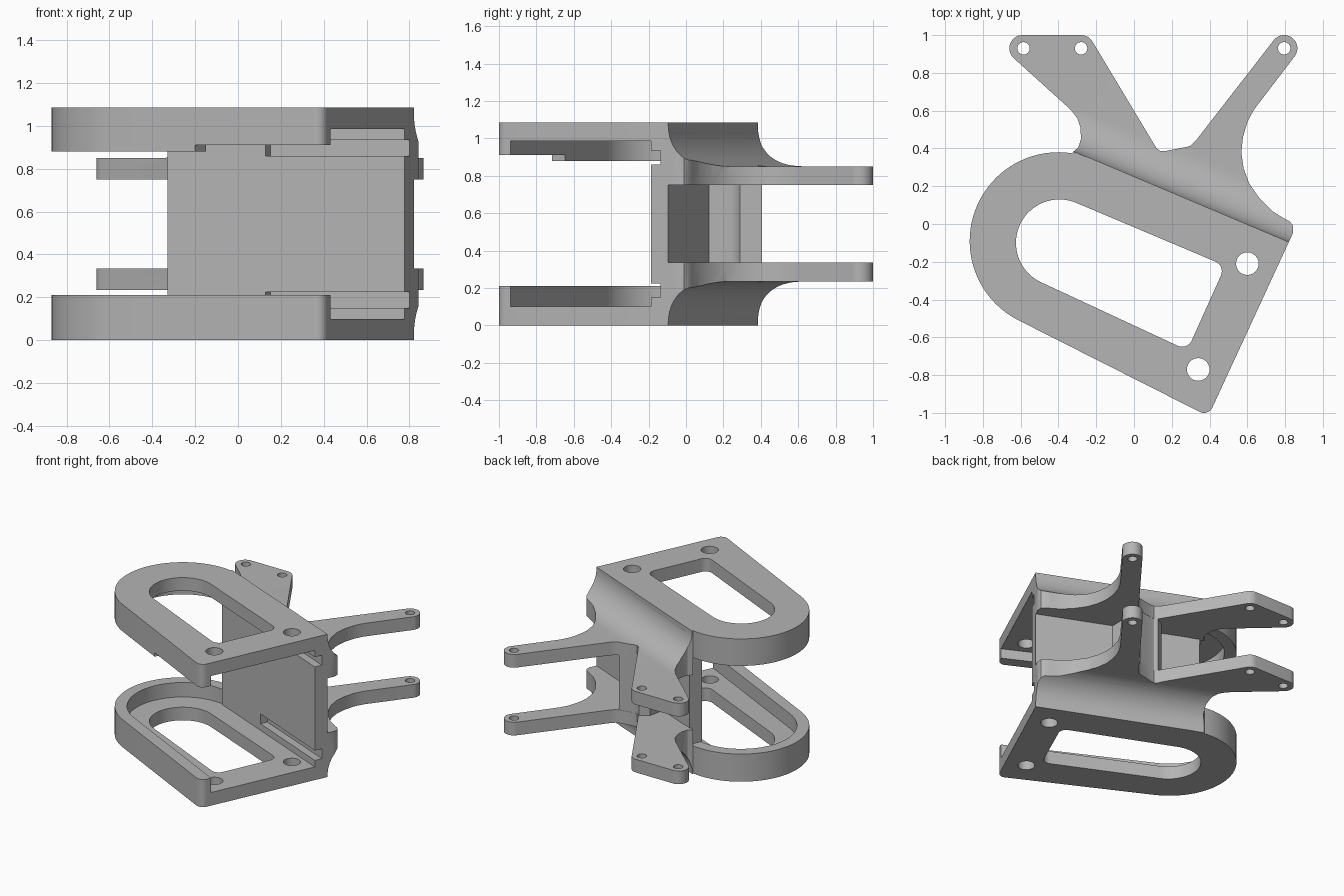
import bpy, bmesh, math
from mathutils import Matrix, Vector

if "Cube" in bpy.data.objects:
    bpy.data.objects.remove(bpy.data.objects["Cube"])

H = 1.085                                     # total height
A = math.radians(-22.8)                       # direction of the slanted wall
U = Vector((math.cos(A), math.sin(A), 0))     # along the wall
V = Vector((-math.sin(A), math.cos(A), 0))    # out of the wall, to the back
BACK, FRONT = 0.23, 0.13                      # wall faces measured along V

mat = bpy.data.materials.new("plain grey")
mat.diffuse_color = (0.46, 0.46, 0.46, 1)
mat.use_nodes = True
mat.node_tree.nodes["Principled BSDF"].inputs["Base Color"].default_value = mat.diffuse_color


def arc(cx, cy, r, a0, a1, n=12):
    return [(cx + r * math.cos(math.radians(a0 + (a1 - a0) * i / n)),
             cy + r * math.sin(math.radians(a0 + (a1 - a0) * i / n))) for i in range(n + 1)]


def circle(cx, cy, r):
    return arc(cx, cy, r, 0, 345, 23)


def prism(name, loops, z0, z1, matrix=None):
    """Extrude an outline (first loop) with holes (other loops)."""
    bm = bmesh.new()
    for loop in loops:
        vs = [bm.verts.new((x, y, z0)) for x, y in loop]
        for i, v in enumerate(vs):
            bm.edges.new((v, vs[(i + 1) % len(vs)]))
    bmesh.ops.triangle_fill(bm, use_beauty=True, use_dissolve=False, edges=bm.edges[:])
    ext = bmesh.ops.extrude_face_region(bm, geom=bm.faces[:])["geom"]
    bmesh.ops.translate(bm, vec=(0, 0, z1 - z0),
                        verts=[g for g in ext if isinstance(g, bmesh.types.BMVert)])
    bmesh.ops.recalc_face_normals(bm, faces=bm.faces[:])
    if matrix:
        bm.transform(matrix)
    me = bpy.data.meshes.new(name)
    bm.to_mesh(me)
    bm.free()
    me.materials.append(mat)
    ob = bpy.data.objects.new(name, me)
    bpy.context.collection.objects.link(ob)
    return ob


def boolean(ob, cutter, op):
    m = ob.modifiers.new(op, "BOOLEAN")
    m.operation, m.solver, m.object = op, "EXACT", cutter
    bpy.context.view_layer.objects.active = ob
    bpy.ops.object.modifier_apply(modifier=m.name)
    bpy.data.objects.remove(cutter)


def uv(u, v):
    p = U * u + V * v
    return (p.x, p.y)


# Plate outline, slot and bolt holes
C = (-0.4, -0.09)
corner = arc(0.37, -0.95, 0.05, 243, 335, 8)
plate = arc(*C, 0.47, 67.2, 243, 40) + corner + [(0.82, -0.095)]
slot = (arc(-0.395, -0.1, 0.23, 67, 243, 32) + arc(0.255, -0.595, 0.055, 243, 335, 8)
        + arc(0.41, -0.25, 0.055, 335, 427, 8))
plate_loops = [plate, slot, circle(0.6, -0.21, 0.06), circle(0.34, -0.77, 0.06)]
prism("bottom_plate", plate_loops, 0, 0.1)
prism("top_plate", plate_loops, H - 0.1, H)

# Raised rims round the pockets; the top rim is deeper round the bend
outer = arc(*C, 0.47, 67.2, 243, 40)
inner = arc(*C, 0.385, 243, 67.2, 40)
rim = outer + corner + [(0.431, -0.938)] + inner
prism("bottom_rim", [rim], 0.1, 0.21)
prism("top_rim", [rim], 0.91, H - 0.1)
prism("top_rim_step", [outer + [(-0.2, -0.717), (-0.15, -0.647)] + inner], 0.88, 0.91)

# Slanted wall with two slide grooves on the front
wall = prism("wall", [[(-0.33, 0.28), (0.777, -0.188), (0.82, -0.095), (-0.29, 0.37)]],
             0.1, H - 0.1)
for z in (0.15, H - 0.225):
    groove = [uv(0.086, 0.0), uv(1.2, 0.0), uv(1.2, 0.185), uv(0.086, 0.185)]
    boolean(wall, prism("groove_cutter", [groove], z, z + 0.075), "DIFFERENCE")

# Forked arm outline, seen from above
arms = ([(0.82, -0.095), (0.843, -0.045), (0.843, -0.01), (0.825, 0.013), (0.79, 0.032)]
        + [(0.73, 0.07), (0.665, 0.135), (0.61, 0.215), (0.58, 0.295), (0.568, 0.38),
           (0.577, 0.46), (0.6, 0.54), (0.635, 0.605)]
        + arc(0.795, 0.93, 0.07, -37, 143, 16)
        + [(0.33, 0.445), (0.3, 0.415), (0.28, 0.408), (0.165, 0.386), (0.14, 0.386), (0.12, 0.4)]
        + arc(-0.28, 0.93, 0.07, 30, 90, 8) + arc(-0.59, 0.93, 0.07, 90, 229, 14)
        + [(-0.335, 0.605), (-0.3, 0.56), (-0.283, 0.51), (-0.281, 0.45), (-0.295, 0.405),
           (-0.325, 0.38), (-0.3, 0.362), (-0.218, 0.343)])
holes = [circle(x, 0.93, 0.033) for x in (0.795, -0.28, -0.585)]

# Arm section: flat bar that sweeps up the wall through a large fillet
R = 0.22
section = ([(BACK - 0.04, 0.75), (1.5, 0.75), (1.5, 0.85)]
           + arc(BACK + R, 0.85 + R, R, 270, 180, 16)
           + [(BACK, H), (BACK - 0.04, H)])
frame = Matrix((V, (0, 0, 1), U)).transposed().to_4x4()
for name, pts in (("upper_arms", section), ("lower_arms", [(v, H - z) for v, z in section])):
    ob = prism(name, [pts], -1.6, 1.6, frame)
    boolean(ob, prism("arm_cutter", [arms] + holes, -0.2, H + 0.2), "INTERSECT")

# Spacer block between the two forks
block = [(0.02, 0.22), (0.3, 0.1), (0.3, 0.24), (0.295, 0.27), (0.28, 0.29), (0.28, 0.406),
         (0.165, 0.385), (0.14, 0.385), (0.115, 0.4), (0.05, 0.36)]
prism("spacer_block", [block], 0.335, 0.75)

# Smooth the curves, keep the edges sharp
for ob in bpy.context.collection.objects:
    ob.select_set(True)
    bpy.context.view_layer.objects.active = ob
bpy.ops.object.shade_smooth_by_angle(angle=math.radians(30))
